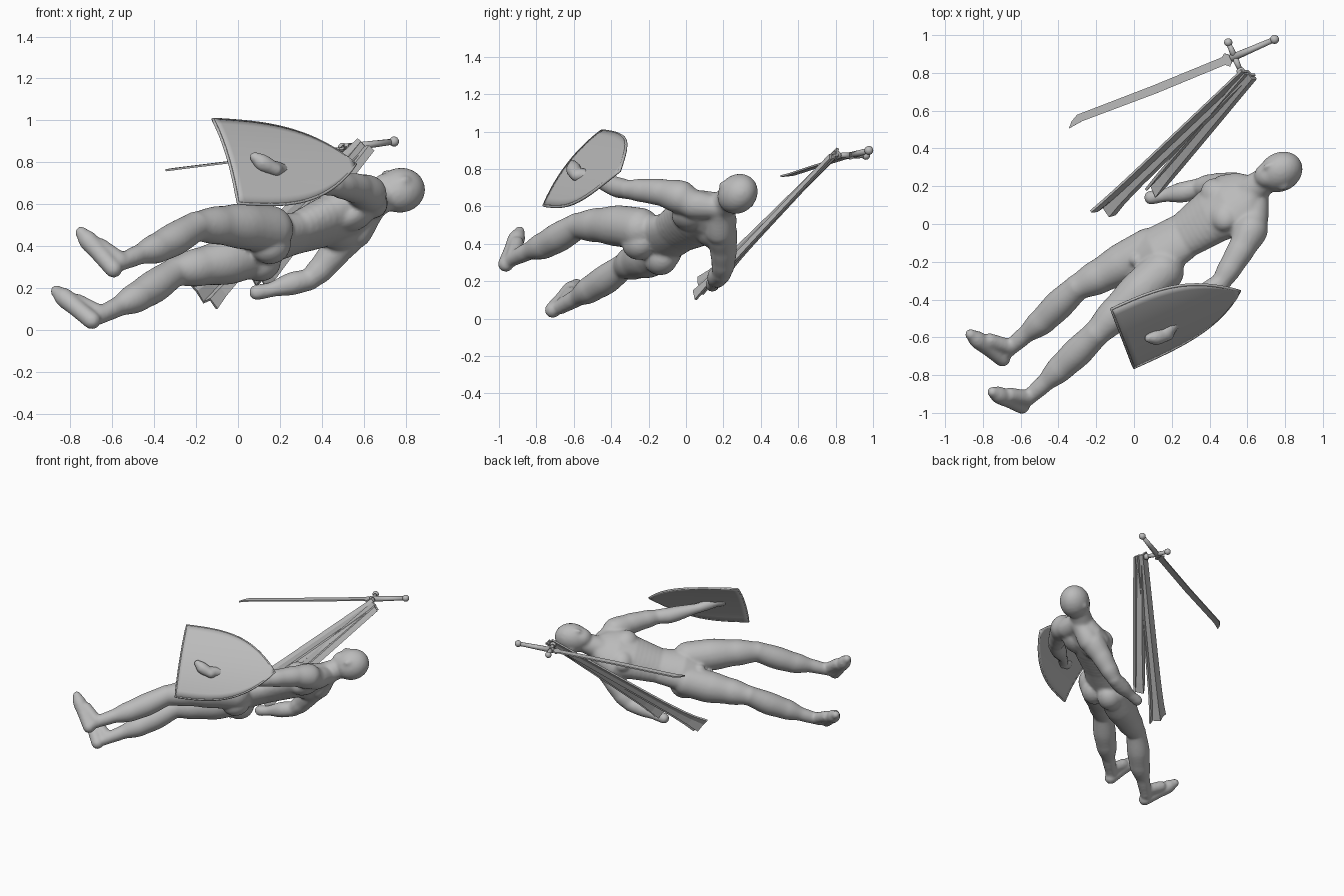
import bpy, bmesh, math
from mathutils import Vector as V, Matrix

cube = bpy.data.objects.get("Cube")
if cube:
    bpy.data.objects.remove(cube)

GREY = (0.5, 0.5, 0.5, 1)
mat = bpy.data.materials.new("stone grey")
mat.use_nodes = True
mat.diffuse_color = GREY
mat.node_tree.nodes["Principled BSDF"].inputs["Base Color"].default_value = GREY


def finish(name, bm, smooth=True):
    bmesh.ops.recalc_face_normals(bm, faces=bm.faces)
    mesh = bpy.data.meshes.new(name)
    bm.to_mesh(mesh)
    bm.free()
    mesh.materials.append(mat)
    ob = bpy.data.objects.new(name, mesh)
    bpy.context.scene.collection.objects.link(ob)
    for p in mesh.polygons:
        p.use_smooth = smooth
    return ob


def frame(x, y, z, origin=(0, 0, 0)):
    m = Matrix((x, y, z)).transposed().to_4x4()
    m.translation = V(origin)
    return m


# Body axes: left side, towards the head, and chest direction
up = V((.80, .53, .29)).normalized()
left = V((.41, -.70, .58))
left = (left - up * left.dot(up)).normalized()
chest = left.cross(up)
BODY = frame(left, up, chest)


def bead(bm, centre, radii, axes=BODY):
    m = Matrix.Translation(V(centre)) @ axes @ Matrix.Diagonal((*radii, 1))
    bmesh.ops.create_icosphere(bm, subdivisions=3, radius=1, matrix=m)


def limb(bm, *stations):
    """Chain of beads through (point, radius) stations."""
    for (p, r), (q, s) in zip(stations, stations[1:]):
        for i in range(9):
            t = i / 8
            k = t * t * (3 - 2 * t)
            rad = r + (s - r) * k
            bead(bm, V(p).lerp(V(q), t), (rad, rad, rad))


bm = bmesh.new()
# Torso as a chain of flattened sections: centre, half width, half depth
sections = [((.08, -.18, .41), .13, .09), ((.14, -.145, .43), .155, .105),
            ((.27, -.06, .46), .135, .09), ((.42, .045, .52), .165, .11),
            ((.52, .105, .555), .19, .11), ((.59, .15, .58), .15, .085),
            ((.64, .19, .605), .07, .07)]
for (p, w, d), (q, w2, d2) in zip(sections, sections[1:]):
    for i in range(7):
        t = i / 6
        bead(bm, V(p).lerp(V(q), t), (w + (w2 - w) * t, .055, d + (d2 - d) * t))
# Chest muscles, shoulder blades, buttocks and groin
for s in (-1, 1):
    bead(bm, V((.48, .08, .54)) + left * s * .08 + chest * .06, (.085, .075, .06))
    bead(bm, V((.50, .10, .55)) + left * s * .085 - chest * .07, (.085, .10, .06))
    bead(bm, V((.10, -.17, .412)) + left * s * .075 - chest * .065, (.088, .10, .088))
bead(bm, (.015, -.19, .45), (.035, .04, .035))
# Shoulder slopes on both sides of the neck
limb(bm, ((.65, .16, .595), .065), ((.635, .04, .61), .078), ((.62, -.03, .65), .085))
limb(bm, ((.63, .175, .57), .068), ((.56, .18, .47), .08))
# Neck, head, jaw, nose and ears
limb(bm, ((.61, .17, .59), .08), ((.71, .24, .64), .072))
head = V((.775, .276, .667))
bead(bm, head, (.1, .124, .11))
bead(bm, head - up * .06 + chest * .04, (.068, .072, .068))
bead(bm, head - up * .02 + chest * .108, (.014, .03, .018))
for s in (-1, 1):
    bead(bm, head + left * s * .098 - up * .01, (.012, .03, .02))
# Right leg
limb(bm, ((.08, -.13, .365), .11), ((-.04, -.20, .33), .112), ((-.18, -.275, .302), .093),
     ((-.30, -.335, .278), .07), ((-.40, -.43, .208), .08), ((-.48, -.51, .158), .073),
     ((-.58, -.59, .108), .048), ((-.67, -.67, .063), .041))
# Left leg
limb(bm, ((.15, -.25, .48), .115), ((.04, -.35, .495), .112), ((-.09, -.47, .50), .093),
     ((-.20, -.58, .495), .072), ((-.30, -.68, .435), .08), ((-.38, -.755, .393), .073),
     ((-.48, -.85, .357), .048), ((-.57, -.93, .318), .041))
# Feet: heel, sole, ball, toes, and the bridge up to the ankle
for heel, toe, ankle in (((-.697, -.713, .046), (-.865, -.585, .185), (-.66, -.65, .08)),
                         ((-.594, -.963, .292), (-.748, -.89, .465), (-.565, -.92, .335))):
    heel, toe, ankle = V(heel), V(toe), V(ankle)
    limb(bm, (heel, .043), (heel.lerp(toe, .4), .043), (heel.lerp(toe, .75), .047), (toe, .03))
    limb(bm, (ankle, .041), (ankle.lerp(toe, .5), .04))
# Right arm hanging beside the hip
limb(bm, ((.53, .19, .455), .085), ((.465, .20, .375), .073), ((.40, .20, .295), .064),
     ((.34, .19, .24), .052), ((.27, .17, .225), .056), ((.15, .15, .19), .036),
     ((.09, .14, .18), .038))
# Left arm reaching through the shield
limb(bm, ((.62, -.03, .65), .09), ((.57, -.13, .675), .073), ((.51, -.23, .685), .064),
     ((.46, -.31, .69), .052), ((.39, -.36, .70), .056), ((.23, -.50, .75), .036),
     ((.18, -.56, .77), .038))
limb(bm, ((.18, -.585, .765), .034), ((.12, -.60, .795), .042), ((.08, -.605, .825), .026))
body = finish("body", bm)
remesh = body.modifiers.new("blend", 'REMESH')
remesh.mode = 'VOXEL'
remesh.voxel_size = .01
remesh.use_smooth_shade = True
relax = body.modifiers.new("relax", 'SMOOTH')
relax.iterations = 8

# Shield: curved heater plate
a, b, tip = V((-.12, -.45, 1.005)), V((0, -.76, .605)), V((.56, -.355, .79))
mid, half = (a + b) / 2, (a - b) / 2
out = (tip - mid).cross(half).normalized()
BULGE = .035
along = tip - out * BULGE - mid


def shield_point(u, s):
    lat = s * (1 - u ** 3.2)
    return mid + along * u + half * lat + out * BULGE * (1 - lat * lat)


bm = bmesh.new()
N, M = 20, 12
grid = [[bm.verts.new(shield_point(i / N, 2 * j / M - 1)) for j in range(M + 1)]
        for i in range(N + 1)]
for i in range(N):
    for j in range(M):
        bm.faces.new((grid[i][j], grid[i][j + 1], grid[i + 1][j + 1], grid[i + 1][j]))
bmesh.ops.remove_doubles(bm, verts=bm.verts, dist=.0005)
shield = finish("shield", bm)
plate = shield.modifiers.new("thickness", 'SOLIDIFY')
plate.thickness = .014
plate.offset = 0

# Slim rim around the shield
path = [shield_point(i / N, 1) for i in range(N + 1)]
path += [shield_point(i / N, -1) for i in range(N - 1, -1, -1)]
path += [shield_point(0, 2 * j / M - 1) for j in range(1, M)]
curve = bpy.data.curves.new("shield_rim", 'CURVE')
curve.dimensions = '3D'
curve.bevel_depth = .008
curve.bevel_resolution = 1
spline = curve.splines.new('POLY')
spline.points.add(len(path) - 1)
for pt, co in zip(spline.points, path):
    pt.co = (*co, 1)
spline.use_cyclic_u = True
curve.materials.append(mat)
bpy.context.scene.collection.objects.link(bpy.data.objects.new("shield_rim", curve))

# Sword frame: x runs from tip to pommel, y across the blade
tip, pommel = V((-.345, .505, .762)), V((.75, .98, .90))
d = (pommel - tip).normalized()
across = V((-.046, .16, 0))
across = (across - d * across.dot(d)).normalized()
SWORD = frame(d, across, d.cross(across), tip)

# Blade with a slanted tip and flared base
bm = bmesh.new()
outline = [(0, 0), (.08, .008), (.5, -.013), (.9, -.02), (.92, -.038), (.94, -.02),
           (.94, .02), (.92, .038), (.9, .024), (.5, .032), (.07, .05), (.03, .03)]
face = bm.faces.new([bm.verts.new((x, y, -.005)) for x, y in outline])
ext = bmesh.ops.extrude_face_region(bm, geom=[face])
bmesh.ops.translate(bm, vec=(0, 0, .01),
                    verts=[v for v in ext["geom"] if isinstance(v, bmesh.types.BMVert)])
finish("sword_blade", bm, False).matrix_world = SWORD


def rod(bm, p, q, r1, r2):
    p, q = V(p), V(q)
    m = Matrix.Translation((p + q) / 2) @ (q - p).to_track_quat('Z', 'Y').to_matrix().to_4x4()
    bmesh.ops.create_cone(bm, cap_ends=True, segments=12, radius1=r1, radius2=r2,
                          depth=(q - p).length, matrix=m)


# Guard, grip and pommel
bm = bmesh.new()
for s in (-1, 1):
    rod(bm, (.962, 0, 0), (.962, s * .08, 0), .018, .012)
    bead(bm, (.962, s * .083, 0), (.022, .022, .022), Matrix())
rod(bm, (.94, 0, 0), (1.195, 0, 0), .02, .014)
bead(bm, (1.195, 0, 0), (.024, .024, .024), Matrix())
finish("sword_hilt", bm).matrix_world = SWORD


# Folded cloth strips hanging from one corner; profile gives the fold heights across
def strip(name, low, high, width, flare, profile):
    low, high = V(low), V(high)
    side, lift = V((.8, -.42, -.42)).normalized(), V((0, -.7, .7))
    bm = bmesh.new()
    rows = []
    for i in range(15):
        t = i / 14
        hem = (1 - t) ** 10
        w = width * (1 - .15 * t) + flare * hem
        rows.append([bm.verts.new(low.lerp(high, t)
                                  + side * w * (2 * j / (len(profile) - 1) - 1)
                                  + lift * h * (1 - .3 * t + 1.2 * hem))
                     for j, h in enumerate(profile)])
    for r, n in zip(rows, rows[1:]):
        for j in range(len(profile) - 1):
            bm.faces.new((r[j], r[j + 1], n[j + 1], n[j]))
    ob = finish(name, bm, False)
    solid = ob.modifiers.new("thickness", 'SOLIDIFY')
    solid.thickness = .014
    solid.offset = 0


strip("cloth_long_strip", (-.165, .07, .15), (.605, .805, .88), .054, .026,
      (.024, .012, -.012, .008, -.01))
strip("cloth_short_strip", (.10, .175, .225), (.615, .785, .875), .047, 0,
      (.01, -.015, .015, -.01))
